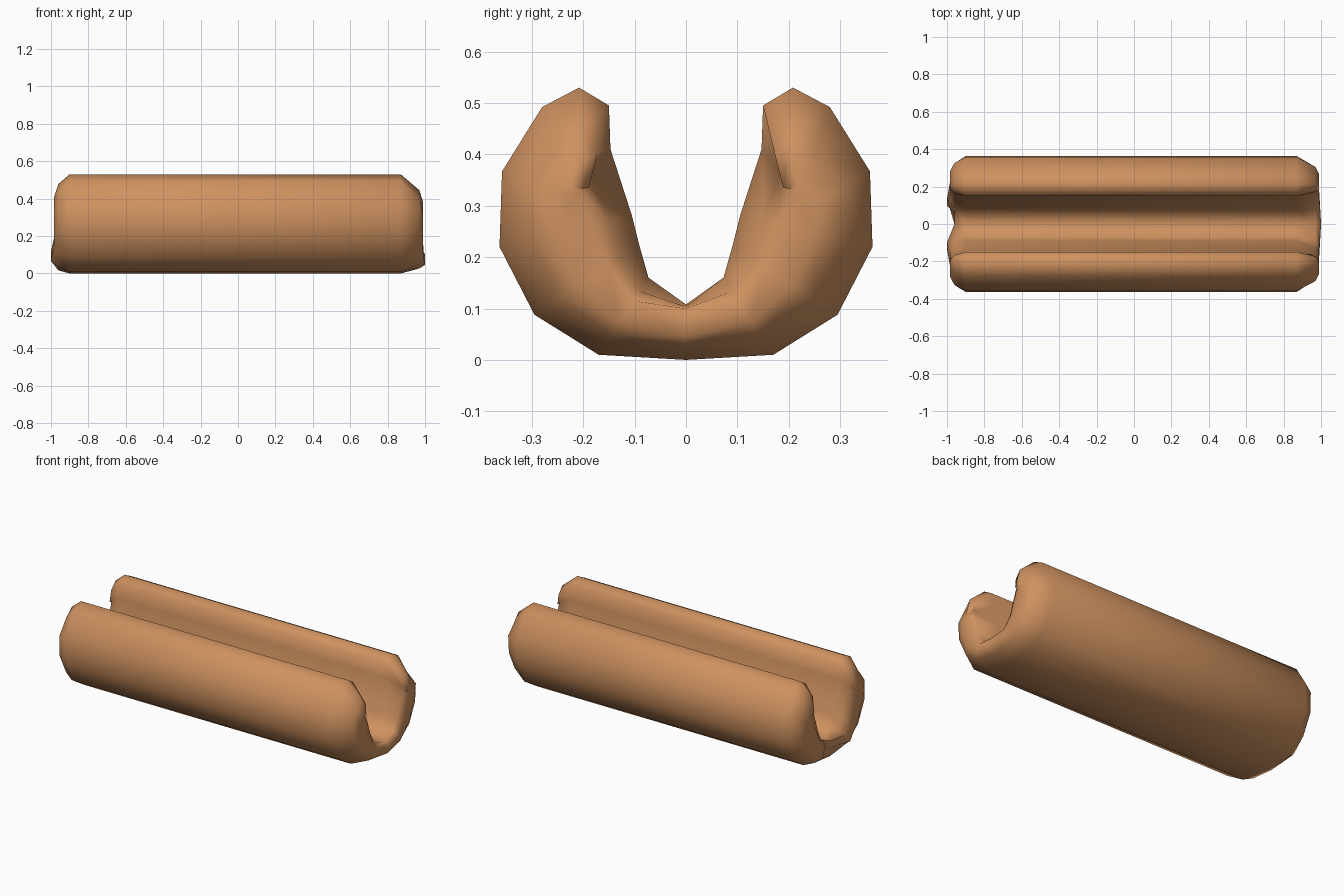
import bpy, bmesh

if "Cube" in bpy.data.objects:
    bpy.data.objects.remove(bpy.data.objects["Cube"])

# Half cross-section of the split bun (y, z): outer crust and inner slot, paired by index
OUTER = [(0, 0), (.17, .01), (.295, .088), (.363, .22), (.358, .367), (.28, .492)]
INNER = [(0, .108), (.073, .16), (.09, .22), (.105, .28), (.147, .41), (.15, .495)]
TIP = (.208, .53)

# Stations along the length: x, shrink of crust, shrink of slot wall
STATIONS = [(-.985, .75, .55), (-.96, .3, .25), (-.9, 0, 0),
            (.87, 0, 0), (.97, .5, .35), (.988, .85, .6)]
# Extra lengthwise shift of the end rings near the bottom of the U
LEFT_SHIFT = {0: .07, 1: -.015}
RIGHT_SHIFT = {0: .012, 1: .005}


def half_ring(i):
    """Outer points, tip and inner points of one half, rounded towards the ends."""
    x, so, si = STATIONS[i]
    shift = LEFT_SHIFT if i == 0 else RIGHT_SHIFT if i == 5 else {}
    outer, inner = [], []
    for k, (o, n) in enumerate(zip(OUTER, INNER)):
        mid = [(a + b) / 2 for a, b in zip(o, n)]
        px = x + shift.get(k, 0)
        keep = si * (.25 if k == 0 else 1)
        outer.append((px, *[a + (m - a) * so for a, m in zip(o, mid)]))
        inner.append((px, *[a + (m - a) * keep for a, m in zip(n, mid)]))
    tip = (x, TIP[0], TIP[1] - .17 * so)
    if so:  # upper lobe drops towards the end
        for k in (4, 5):
            outer[k] = (outer[k][0], outer[k][1], outer[k][2] - .11 * so * (k - 3.3))
            inner[k] = (inner[k][0], inner[k][1], inner[k][2] - .11 * so * (k - 3.3))
    return outer, tip, inner


bm = bmesh.new()
rings = []
for i in range(len(STATIONS)):
    o, t, n = half_ring(i)
    right = o + [t] + n[::-1]                          # 13 points, bottom to slot
    left = [(x, -y, z) for x, y, z in right[1:-1]][::-1]
    rings.append([bm.verts.new(p) for p in right + left])

# Skin between stations
N = len(rings[0])
for a, b in zip(rings, rings[1:]):
    for j in range(N):
        k = (j + 1) % N
        bm.faces.new((a[j], a[k], b[k], b[j]))

# U-shaped end caps: strips from crust to slot wall
for r in (rings[0], rings[-1]):
    for s in (1, -1):
        for k in range(5):
            bm.faces.new([r[(s * m) % N] for m in (k, k + 1, 11 - k, 12 - k)])
        bm.faces.new([r[(s * m) % N] for m in (5, 6, 7)])

bmesh.ops.recalc_face_normals(bm, faces=bm.faces)
for f in bm.faces:
    f.smooth = True
mesh = bpy.data.meshes.new("bun")
bm.to_mesh(mesh)
bm.free()

crust = bpy.data.materials.new("bread_brown")
crust.diffuse_color = (.62, .285, .117, 1)
crust.use_nodes = True
crust.node_tree.nodes["Principled BSDF"].inputs["Base Color"].default_value = crust.diffuse_color
mesh.materials.append(crust)
bun = bpy.data.objects.new("bun", mesh)
bpy.context.collection.objects.link(bun)
